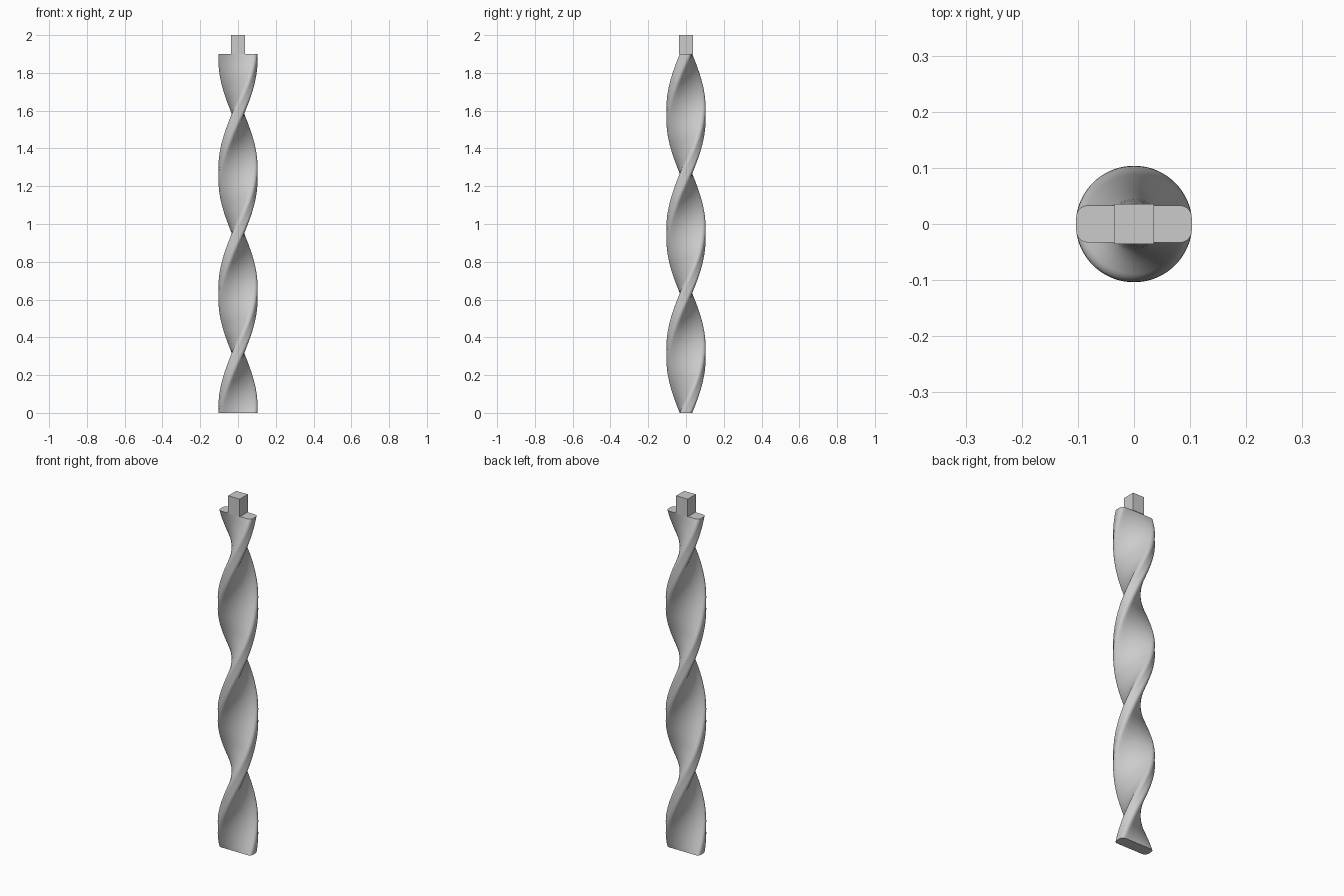
import bpy, bmesh
from math import cos, sin, pi
from mathutils import Matrix, Vector

cube = bpy.data.objects.get("Cube")
if cube:
    bpy.data.objects.remove(cube, do_unlink=True)

HALF_W, HALF_T, RADIUS = 0.103, 0.033, 0.021
BAR_H, TOP, STEPS, TURNS = 1.9, 2.0, 144, 1.5

steel = bpy.data.materials.new("plain grey")
steel.use_nodes = True
grey = (0.6, 0.6, 0.6, 1)
steel.diffuse_color = grey
steel.node_tree.nodes["Principled BSDF"].inputs["Base Color"].default_value = grey


def finish(name, bm):
    bmesh.ops.recalc_face_normals(bm, faces=bm.faces)
    mesh = bpy.data.meshes.new(name)
    bm.to_mesh(mesh)
    bm.free()
    mesh.materials.append(steel)
    ob = bpy.data.objects.new(name, mesh)
    bpy.context.collection.objects.link(ob)
    return ob


def rounded_bar_profile(segments=6):
    # Flat bar section with rounded corners, counterclockwise
    points = []
    for corner, (sx, sy) in enumerate([(1, 1), (-1, 1), (-1, -1), (1, -1)]):
        centre = Vector((sx * (HALF_W - RADIUS), sy * (HALF_T - RADIUS), 0))
        for i in range(segments + 1):
            a = (corner + i / segments) * pi / 2
            points.append(centre + RADIUS * Vector((cos(a), sin(a), 0)))
        # Extra points along the long flats keep the twist smooth
        if sy * sx > 0:
            for i in range(1, 8):
                t = 1 - i / 4
                points.append(Vector((sx * t * (HALF_W - RADIUS), sy * HALF_T, 0)))
    return points


# Twisted bar: stacked, turning sections with flat caps
bm = bmesh.new()
profile = rounded_bar_profile()
rings = []
for k in range(STEPS + 1):
    t = k / STEPS
    turn = Matrix.Translation((0, 0, BAR_H * t)) @ Matrix.Rotation(2 * pi * TURNS * t, 4, "Z")
    rings.append([bm.verts.new(turn @ p) for p in profile])
n = len(profile)
for low, high in zip(rings, rings[1:]):
    for i in range(n):
        j = (i + 1) % n
        bm.faces.new((low[i], low[j], high[j], high[i]))
bm.faces.new(rings[0][::-1])
bm.faces.new(rings[-1])
bar = finish("twisted_bar", bm)
bpy.context.view_layer.objects.active = bar
bar.select_set(True)
bpy.ops.object.shade_smooth_by_angle(angle=pi / 5)

# Square tenon on top
bm = bmesh.new()
size = Matrix.Diagonal((0.072, 0.072, TOP - BAR_H, 1))
bmesh.ops.create_cube(bm, size=1, matrix=Matrix.Translation((0, 0, (TOP + BAR_H) / 2)) @ size)
finish("square_tenon", bm)
